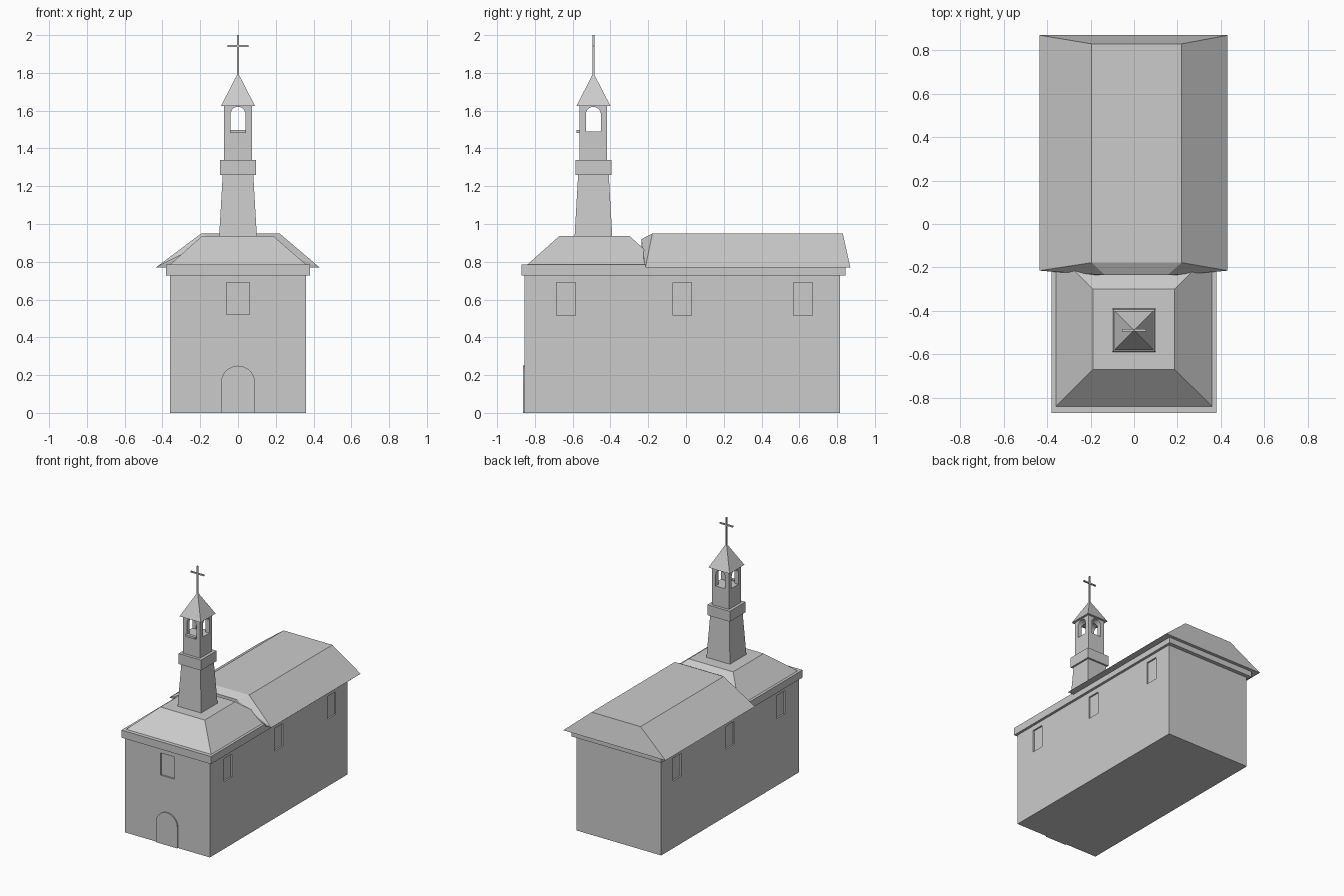
import bpy, bmesh, math

if "Cube" in bpy.data.objects:
    bpy.data.objects.remove(bpy.data.objects["Cube"])


def finish(name, bm):
    bmesh.ops.recalc_face_normals(bm, faces=bm.faces)
    mesh = bpy.data.meshes.new(name)
    bm.to_mesh(mesh)
    bm.free()
    obj = bpy.data.objects.new(name, mesh)
    bpy.context.collection.objects.link(obj)
    return obj


def loft(name, rings):
    """Closed solid through rings with equal point counts."""
    bm = bmesh.new()
    loops = [[bm.verts.new(p) for p in ring] for ring in rings]
    n = len(loops[0])
    for a, b in zip(loops, loops[1:]):
        for i in range(n):
            j = (i + 1) % n
            bm.faces.new((a[i], a[j], b[j], b[i]))
    bm.faces.new(loops[0])
    bm.faces.new(loops[-1])
    return finish(name, bm)


def rect(x0, x1, y0, y1, z):
    return [(x0, y0, z), (x1, y0, z), (x1, y1, z), (x0, y1, z)]


def box(name, x0, x1, y0, y1, z0, z1):
    return loft(name, [rect(x0, x1, y0, y1, z0), rect(x0, x1, y0, y1, z1)])


def hull(name, pts):
    bm = bmesh.new()
    for p in pts:
        bm.verts.new(p)
    bmesh.ops.convex_hull(bm, input=bm.verts)
    bmesh.ops.dissolve_limit(bm, angle_limit=0.01, verts=bm.verts, edges=bm.edges)
    return finish(name, bm)


def arch(half, z0, z1, steps=10):
    """Round-headed outline as (across, z) pairs."""
    spring = z1 - half
    pts = [(half * math.cos(math.pi * i / steps), spring + half * math.sin(math.pi * i / steps))
           for i in range(steps + 1)]
    return [(-half, z0), (half, z0)] + pts


def cut(obj, cutter):
    cutter.hide_render = True
    mod = obj.modifiers.new("cut", 'BOOLEAN')
    mod.operation = 'DIFFERENCE'
    mod.solver = 'EXACT'
    mod.object = cutter
    bpy.context.view_layer.objects.active = obj
    bpy.ops.object.modifier_apply(modifier=mod.name)
    bpy.data.objects.remove(cutter)


TY = -0.49  # tower centre


def square(r, z):
    return rect(-r, r, TY - r, TY + r, z)


# Nave walls with shallow window recesses
walls = box("walls", -0.36, 0.36, -0.855, 0.815, 0, 0.74)
cut(walls, box("front_cutter", -0.06, 0.06, -0.9, -0.843, 0.52, 0.69))
for s in (-1, 1):
    for y in (-0.635, -0.02, 0.62):
        a, b = sorted((s * 0.348, s * 0.4))
        cut(walls, box("side_cutter", a, b, y - 0.05, y + 0.05, 0.515, 0.69))

# Cornice and arched door
box("cornice", -0.38, 0.38, -0.87, 0.845, 0.727, 0.785)
door = arch(0.09, 0, 0.25)
loft("door", [[(x, y, z) for x, z in door] for y in (-0.864, -0.85)])

# Front hipped roof
loft("front_roof", [rect(-0.36, 0.36, -0.84, -0.13, 0.785),
                    rect(-0.19, 0.187, -0.67, -0.30, 0.937)])

# Main roof with overhanging eaves and a blunt front lip
hull("main_roof", rect(-0.435, 0.432, -0.215, 0.87, 0.77)
     + rect(-0.195, 0.22, -0.178, 0.83, 0.95)
     + [(-0.135, -0.235, 0.92), (0.155, -0.235, 0.92),
        (-0.18, -0.235, 0.875), (0.2, -0.235, 0.875)])

# Tower: tapered base, band, belfry, spire
loft("tower_base", [square(0.10, 0.93), square(0.081, 1.26)])
loft("tower_band", [square(0.095, 1.26), square(0.095, 1.34)])
belfry = loft("belfry", [square(0.073, 1.335), square(0.073, 1.63)])
opening = arch(0.04, 1.49, 1.62)
cut(belfry, loft("cutter_y", [[(u, TY + d, z) for u, z in opening] for d in (-0.2, 0.2)]))
cut(belfry, loft("cutter_x", [[(d, TY + u, z) for u, z in opening] for d in (-0.2, 0.2)]))
box("belfry_sill", -0.042, 0.042, TY - 0.089, TY - 0.065, 1.482, 1.498)
hull("spire", square(0.09, 1.625) + [(0, TY, 1.80)])

# Cross
box("cross_post", -0.005, 0.005, TY - 0.005, TY + 0.005, 1.78, 2.0)
box("cross_arm", -0.056, 0.056, TY - 0.005, TY + 0.005, 1.938, 1.948)
